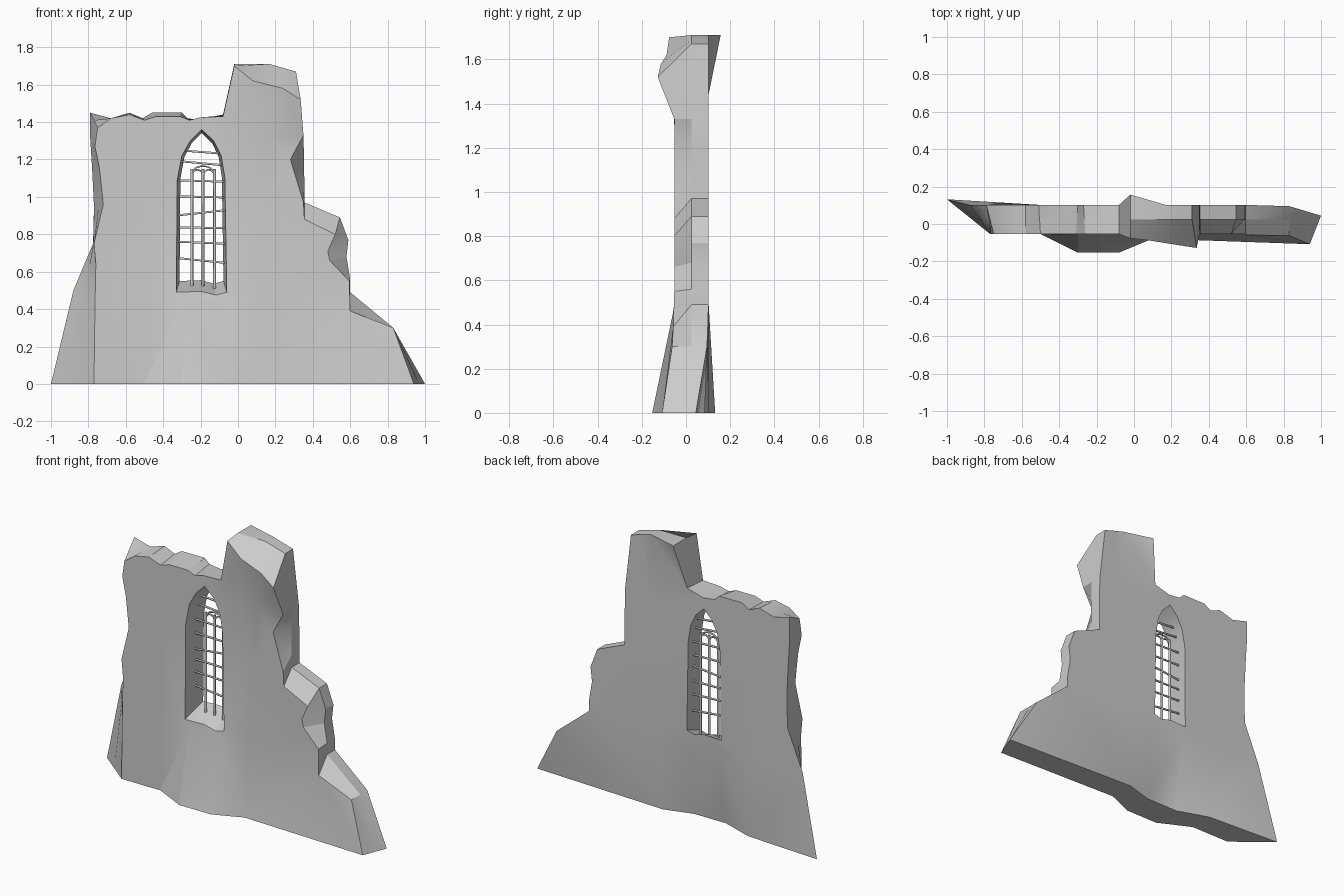
import bpy, bmesh, math
from mathutils import Vector
from mathutils.geometry import delaunay_2d_cdt

if "Cube" in bpy.data.objects:
    bpy.data.objects.remove(bpy.data.objects["Cube"])

# Ruined outline in (x, z): matching points on the front and back faces
FRONT = [(-.77, 0), (-.765, .4), (-.76, .64), (-.77, .75), (-.72, .96), (-.74, 1.15),
         (-.765, 1.27), (-.75, 1.37), (-.68, 1.42), (-.58, 1.44), (-.5, 1.41), (-.44, 1.43),
         (-.31, 1.43), (-.26, 1.41), (-.2, 1.425), (-.08, 1.43), (-.02, 1.70), (.08, 1.62),
         (.24, 1.58), (.335, 1.52), (.35, 1.33), (.28, 1.2), (.35, .97), (.355, .88),
         (.52, .8), (.48, .71), (.49, .66), (.595, .55), (.6, .39), (.83, .3), (.94, 0),
         (.1, 0), (-.08, 0), (-.3, 0), (-.5, 0)]
BACK = [(-1, 0), (-.88, .5), (-.83, .62), (-.775, .75), (-.77, .95), (-.78, 1.15),
        (-.79, 1.31), (-.79, 1.45), (-.68, 1.42), (-.58, 1.45), (-.51, 1.42), (-.46, 1.45),
        (-.3, 1.45), (-.27, 1.42), (-.19, 1.41), (-.08, 1.44), (-.02, 1.71), (.17, 1.71),
        (.24, 1.69), (.31, 1.67), (.35, 1.33), (.353, 1.2), (.355, 1.05), (.355, .97),
        (.545, .89), (.59, .77), (.58, .68), (.6, .56), (.6, .49), (.83, .3), (1, 0),
        (.1, 0), (-.08, 0), (-.3, 0), (-.5, 0)]
# Pointed window opening, front and narrower back
WIN_F = [(-.33, .49), (-.2, .495), (-.12, .475), (-.06, .49), (-.07, 1.1), (-.09, 1.22),
         (-.13, 1.3), (-.195, 1.36), (-.255, 1.3), (-.3, 1.22), (-.325, 1.09)]
WIN_B = [(-.195 + (x + .195) * .87, .55 + (z - .49) * .91) for x, z in WIN_F]
# Interior points that carry the swelling of the faces
INNER = [(-.5, .47), (-.3, .45), (-.08, .45), (.1, .48), (-.5, 1.0), (.02, 1.33),
         (.18, 1.33), (.15, 1.0), (-.05, 1.38), (.3, .5), (-.55, 1.3)]


def ramp(v, a, b):
    return min(1, max(0, (v - a) / (b - a)))


def bulge(x, z):
    return ramp(x, -.5, -.3) * (1 - ramp(x, -.08, .1) * .75) * (1 - ramp(z, .02, .48))


def front_y(x, z):
    tower = ramp(z, 1.35, 1.52) * ramp(x, -.09, 0) * (.03 + .045 * ramp(x, .05, .33))
    foot = .03 * ramp(x, .4, .94) * (1 - ramp(z, 0, .3))
    return -.053 - .1 * bulge(x, z) - tower - foot


def back_y(x, z):
    spike = .055 * ramp(z, 1.45, 1.7) * ramp(x, -.08, -.02) * (1 - ramp(x, -.02, .12))
    left = .03 * ramp(-x, .8, 1) * (1 - ramp(z, 0, .5))
    right = .04 * ramp(x, .83, 1)
    return .102 + spike + left - right - .07 * bulge(x, z)


def lift(pts, fy):
    return [Vector((x, fy(x, z), z)) for x, z in pts]


def inside(p, poly):
    hit = False
    for (x1, z1), (x2, z2) in zip(poly, poly[1:] + poly[:1]):
        if (z1 > p[1]) != (z2 > p[1]) and p[0] < x1 + (p[1] - z1) / (z2 - z1) * (x2 - x1):
            hit = not hit
    return hit


bm = bmesh.new()


def add_face(coords):
    bm.faces.new([bm.verts.new(c) for c in coords])


def add_sheet(outline, hole, fy):
    n, m = len(outline), len(hole)
    pts = [Vector(p) for p in outline + hole + INNER]
    edges = [(i, (i + 1) % n) for i in range(n)] + [(n + i, n + (i + 1) % m) for i in range(m)]
    verts, _, faces = delaunay_2d_cdt(pts, edges, [], 0, 1e-5)[:3]
    for f in faces:
        tri = [verts[i] for i in f]
        c = sum(tri, Vector((0, 0))) / len(tri)
        if inside(c, outline) and not inside(c, hole):
            add_face(lift([(v.x, v.y) for v in tri], fy))


def bridge(a, b):
    for i in range(len(a)):
        j = (i + 1) % len(a)
        if (a[i] - b[i]).length > 1e-4:
            add_face([a[i], a[j], b[j], b[i]])


# Wall: two faces, a broken rim with a chamfered right side, and the window reveal
add_sheet(FRONT, WIN_F, front_y)
add_sheet(BACK, WIN_B, back_y)
front, back = lift(FRONT, front_y), lift(BACK, back_y)
middle = []
for f, b in zip(front, back):
    if b.x > -.05 and .1 < b.z:
        middle.append(Vector((b.x, .025, b.z)))
    else:
        middle.append(f.lerp(b, .5))
bridge(front, middle)
bridge(middle, back)
bridge(lift(WIN_F, front_y), lift(WIN_B, back_y))
bmesh.ops.remove_doubles(bm, verts=bm.verts, dist=1e-4)
bmesh.ops.recalc_face_normals(bm, faces=bm.faces)
mesh = bpy.data.meshes.new("ruined_wall")
bm.to_mesh(mesh)
bm.free()
wall = bpy.data.objects.new("ruined_wall", mesh)
bpy.context.collection.objects.link(wall)
bpy.context.view_layer.objects.active = wall
wall.select_set(True)
bpy.ops.object.shade_smooth_by_angle(angle=math.radians(25))


# Window ironwork as thin tubes
def tubes(name, paths, radius):
    cu = bpy.data.curves.new(name, 'CURVE')
    cu.dimensions = '3D'
    cu.bevel_depth, cu.bevel_resolution, cu.use_fill_caps = radius, 1, True
    for path in paths:
        s = cu.splines.new('POLY')
        s.points.add(len(path) - 1)
        for p, (x, z) in zip(s.points, path):
            p.co = (x, .035, z, 1)
    ob = bpy.data.objects.new(name, cu)
    bpy.context.collection.objects.link(ob)
    bpy.ops.object.select_all(action='DESELECT')
    ob.select_set(True)
    bpy.context.view_layer.objects.active = ob
    bpy.ops.object.convert(target='MESH')


def arch(cx, z, w, h):
    return [(cx - w * math.cos(a), z + h * math.sin(a)) for a in
            [math.pi * i / 8 for i in range(9)]]


tubes("upright_bars", [[(x, .51), (x, top)] for x, top in
                       ((-.247, 1.15), (-.187, 1.15), (-.125, 1.15))], .008)
tubes("cross_bars", [[(-.325, z + t), (-.065, z - t)] for z, t in
                     ((.66, .013), (.755, .005), (.835, .002), (.915, -.014), (1.0, .003),
                      (1.085, .004), (1.18, .012), (1.24, .01))], .006)
tubes("tracery_arches", [arch(-.217, 1.11, .03, .035), arch(-.156, 1.11, .03, .035),
                         arch(-.187, 1.12, .061, .045)], .005)
